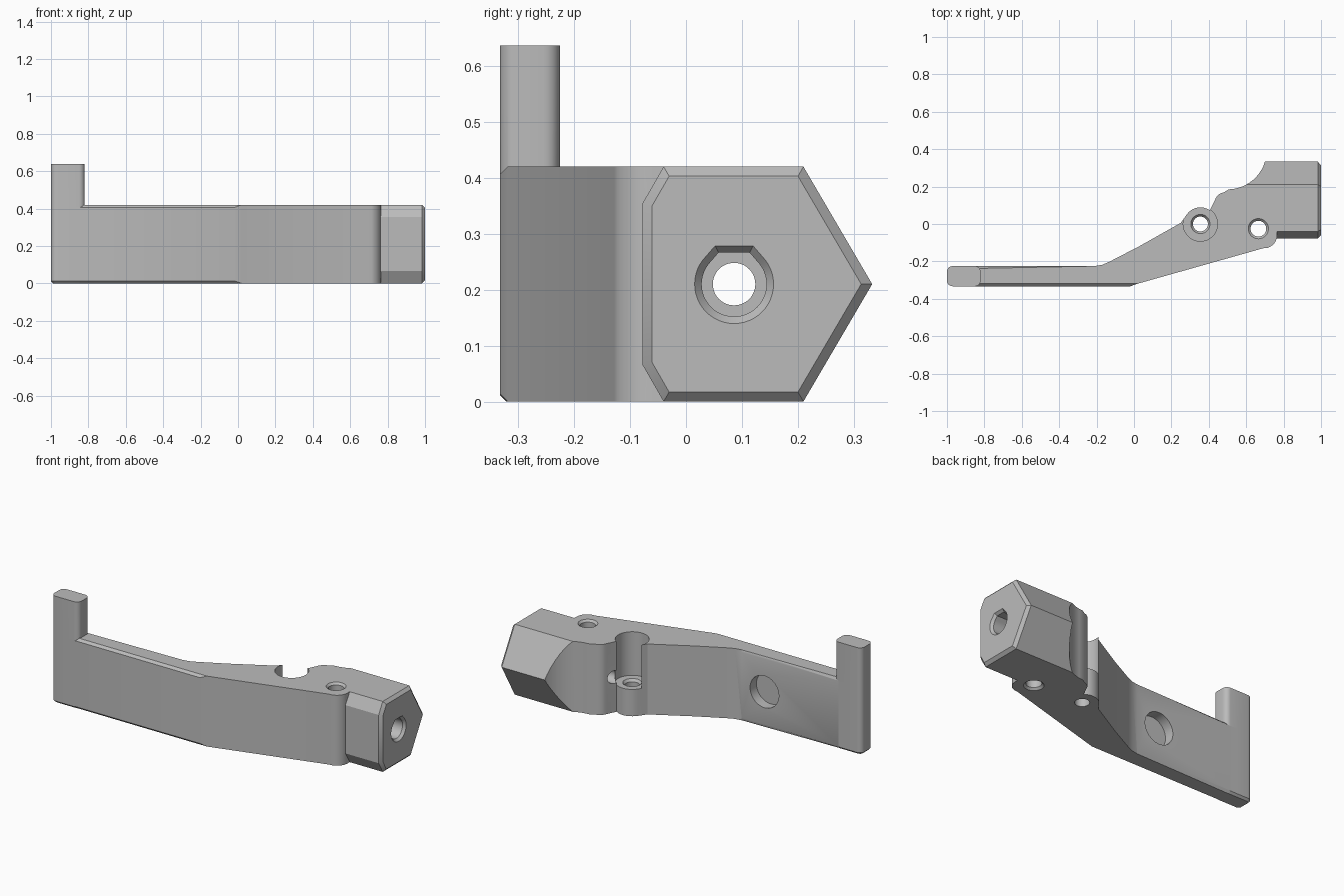
import bpy, bmesh, math
from mathutils import Matrix, Vector

if "Cube" in bpy.data.objects:
    bpy.data.objects.remove(bpy.data.objects["Cube"], do_unlink=True)

H = 0.42
grey = bpy.data.materials.new("plain grey")
grey.use_nodes = True
grey.diffuse_color = (0.5, 0.5, 0.5, 1)
grey.node_tree.nodes["Principled BSDF"].inputs["Base Color"].default_value = (0.5, 0.5, 0.5, 1)


def finish(bm, name):
    bmesh.ops.recalc_face_normals(bm, faces=bm.faces)
    mesh = bpy.data.meshes.new(name)
    bm.to_mesh(mesh)
    bm.free()
    mesh.materials.append(grey)
    ob = bpy.data.objects.new(name, mesh)
    bpy.context.collection.objects.link(ob)
    return ob


def loft(rings):
    """Closed solid through matching rings of points."""
    bm = bmesh.new()
    loops = [[bm.verts.new(p) for p in ring] for ring in rings]
    n = len(loops[0])
    for a, b in zip(loops, loops[1:]):
        for i in range(n):
            j = (i + 1) % n
            bm.faces.new((a[i], a[j], b[j], b[i]))
    bm.faces.new(loops[0])
    bm.faces.new(loops[-1])
    bmesh.ops.recalc_face_normals(bm, faces=bm.faces)
    return bm


def prism(points, z0, z1):
    return loft([[(x, y, z) for x, y in points] for z in (z0, z1)])


def arc(cx, cy, r, start, end, n):
    return [(cx + r * math.cos(math.radians(start + (end - start) * i / n)),
             cy + r * math.sin(math.radians(start + (end - start) * i / n))) for i in range(n + 1)]


def turned(cx, cy, steps):
    """Vertical round solid from (z, radius) steps."""
    return loft([[(x, y, z) for x, y in arc(cx, cy, r, 0, 360, 48)[:-1]] for z, r in steps])


def combine(target, other, operation):
    mod = target.modifiers.new(operation.lower(), "BOOLEAN")
    mod.operation, mod.object, mod.solver = operation, other, "EXACT"
    bpy.context.view_layer.objects.active = target
    bpy.ops.object.modifier_apply(modifier=mod.name)
    bpy.data.objects.remove(other, do_unlink=True)


# Bent arm outline, with the screw boss and the concave sweep into the end block
outline = [(-0.9, -0.333), (-0.02, -0.333), (0.02, -0.319), (0.69, -0.13)]
outline += arc(0.695, -0.06, 0.07, -74, 0, 8)
outline += [(0.765, 0.335), (0.70, 0.335)]
outline += arc(0.5, 0.395, 0.21, -22, -88, 10)
outline += arc(0.49, 0.11, 0.06, 100, 165, 5)
outline += arc(0.355, 0, 0.089, 55, 145, 10)
outline += [(0.25, 0.006), (0.03, -0.118), (-0.13, -0.201), (-0.17, -0.218), (-0.21, -0.225), (-0.9, -0.225)]
bm = prism(outline, 0, H)

# Chamfer the long edges of the straight part
edges = [e for e in bm.edges
         if abs(e.verts[0].co.y - e.verts[1].co.y) < 0.001
         and e.verts[0].co.z == e.verts[1].co.z and e.calc_length() > 0.5]
bmesh.ops.bevel(bm, geom=edges, offset=0.014, segments=1, affect="EDGES")

# Slope the back to a ridge, above and below
for s, z in ((1, H), (-1, 0)):
    cut = bmesh.ops.bisect_plane(bm, geom=bm.verts[:] + bm.edges[:] + bm.faces[:], dist=1e-5,
                                 plane_co=(0, 0.21, z), plane_no=(0, 0.21, 0.123 * s), clear_outer=True)
    bmesh.ops.holes_fill(bm, edges=[g for g in cut["geom_cut"] if isinstance(g, bmesh.types.BMEdge)], sides=0)
bracket = finish(bm, "bracket_arm")

# Pointed end block with a chamfered end face
section = [(-0.04, 0), (-0.078, 0.066), (-0.078, 0.354), (-0.04, H), (0.21, H), (0.333, 0.21), (0.21, 0)]
bm = loft([[(x, y, z) for y, z in section] for x in (0.75, 1.0)])
rim = [e for e in bm.edges if all(v.co.x > 0.99 for v in e.verts)]
bmesh.ops.bevel(bm, geom=rim, offset=0.017, segments=1, affect="EDGES")
combine(bracket, finish(bm, "end_block"), "UNION")

# Upright post with rounded corners
r = 0.03
post = []
for cx, cy, a in ((-0.85, -0.255, 0), (-0.97, -0.255, 90), (-0.97, -0.303, 180), (-0.85, -0.303, 270)):
    post += arc(cx, cy, r, a, a + 90, 6)
bm = prism(post, 0, 0.637)
foot = [e for e in bm.edges if all(v.co.z < 0.01 for v in e.verts)]
bmesh.ops.bevel(bm, geom=foot, offset=0.012, segments=1, affect="EDGES")
combine(bracket, finish(bm, "post"), "UNION")

# Screw pocket open at the back, with its through hole
combine(bracket, finish(turned(0.355, 0, [(0.16, 0.092), (0.5, 0.092)]), "pocket_cutter"), "DIFFERENCE")
combine(bracket, finish(turned(0.355, 0, [(-0.1, 0.04), (0.145, 0.04), (0.165, 0.055)]), "screw_cutter"), "DIFFERENCE")

# Vertical hole, countersunk at both ends
steps = [(-0.01, 0.064), (0.012, 0.042), (H - 0.012, 0.042), (H + 0.01, 0.064)]
combine(bracket, finish(turned(0.665, -0.025, steps), "pin_cutter"), "DIFFERENCE")

# Round recess in the back of the arm
bm = turned(0, 0, [(0, 0.095), (0.2, 0.095)])
bm.transform(Matrix.Translation((-0.36, -0.285, 0.21)) @ Matrix.Rotation(math.radians(-90), 4, "X"))
combine(bracket, finish(bm, "recess_cutter"), "DIFFERENCE")


# Lengthwise bore with a flat-topped teardrop mouth
def teardrop(x, r):
    ring = arc(0, 0, r, 135, 405, 36)
    ring += [(0.48 * r, r * 0.97), (-0.48 * r, r * 0.97)]
    return [(x, 0.086 + y, 0.21 + z) for y, z in ring]


mouth = [teardrop(x, r) for x, r in ((0.85, 0.058), (0.985, 0.058), (1.01, 0.079))]
combine(bracket, finish(loft(mouth), "mouth_cutter"), "DIFFERENCE")
bm = turned(0, 0, [(0.36, 0.038), (0.9, 0.038)])
bm.transform(Matrix.Translation((0, 0.086, 0.21)) @ Matrix.Rotation(math.radians(90), 4, "Y"))
combine(bracket, finish(bm, "bore_cutter"), "DIFFERENCE")

# Smooth the round walls, keep edges sharp
bracket.name = "bracket"
bpy.ops.object.select_all(action="DESELECT")
bracket.select_set(True)
bpy.context.view_layer.objects.active = bracket
bpy.ops.object.shade_smooth_by_angle(angle=math.radians(25))
